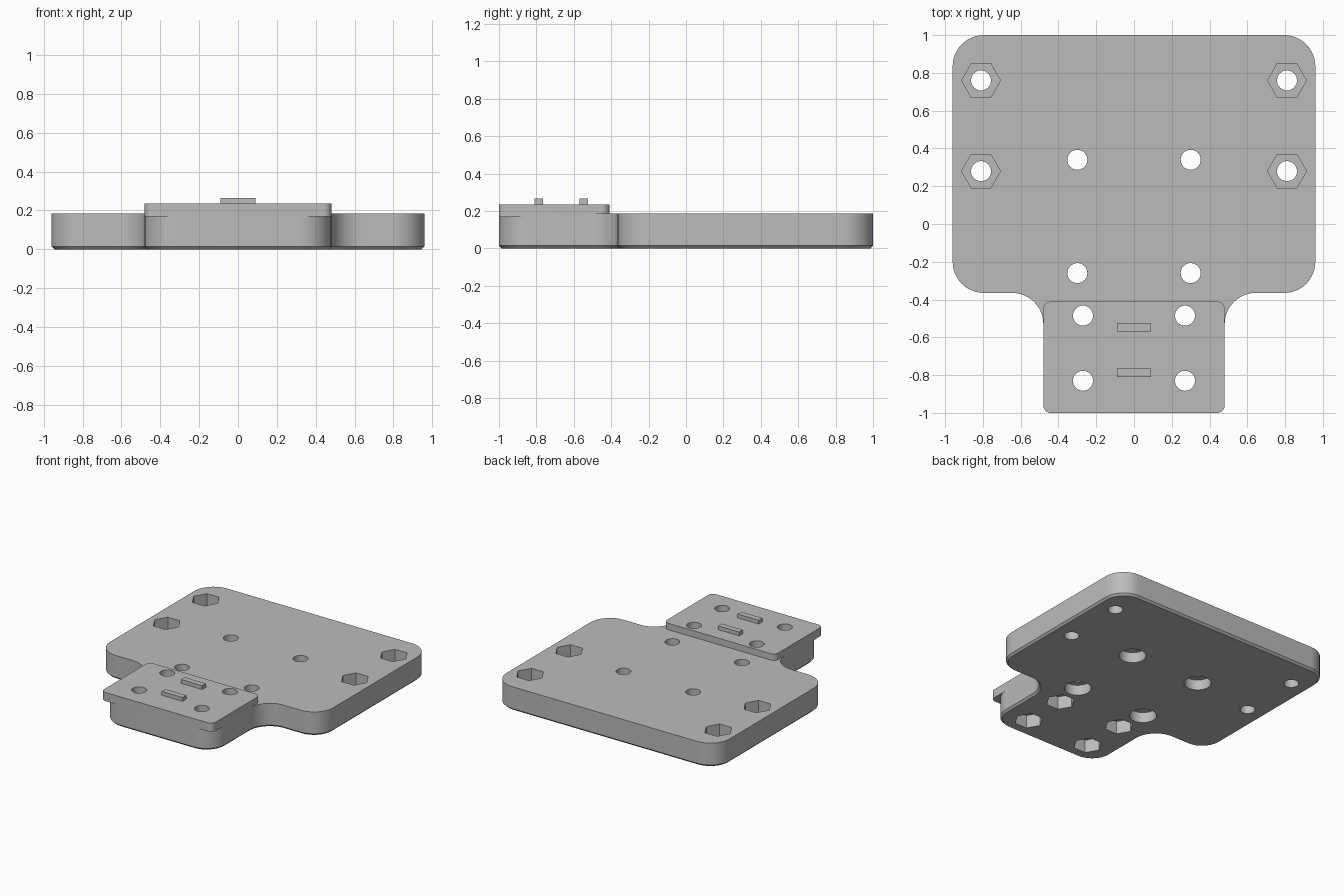
import bpy
import bmesh
from math import sin, cos, pi
from mathutils import Vector, Matrix

if "Cube" in bpy.data.objects:
    bpy.data.objects.remove(bpy.data.objects["Cube"], do_unlink=True)

GREY = (0.5, 0.5, 0.5, 1.0)
grey = bpy.data.materials.new("plain grey")
grey.diffuse_color = GREY
grey.use_nodes = True
grey.node_tree.nodes["Principled BSDF"].inputs["Base Color"].default_value = GREY


def finish(bm, name):
    """Turn a bmesh into a linked grey object."""
    bmesh.ops.recalc_face_normals(bm, faces=bm.faces)
    mesh = bpy.data.meshes.new(name)
    bm.to_mesh(mesh)
    bm.free()
    mesh.materials.append(grey)
    obj = bpy.data.objects.new(name, mesh)
    bpy.context.collection.objects.link(obj)
    return obj


def rounded(corners, steps=12):
    """Round each right-angled corner (x, y, radius) of an outline."""
    points = []
    for i, (x, y, r) in enumerate(corners):
        p = Vector((x, y))
        u = (Vector(corners[i - 1][:2]) - p).normalized()
        v = (Vector(corners[(i + 1) % len(corners)][:2]) - p).normalized()
        centre = p + r * (u + v)
        for k in range(steps + 1):
            t = k / steps * pi / 2
            points.append(centre - r * (v * cos(t) + u * sin(t)))
    return points


def slab(name, half, z0, z1, chamfer=0):
    """Extrude a mirrored rounded outline, given its +x half from back to front."""
    outline = rounded(half + [(-x, y, r) for x, y, r in reversed(half)])
    bm = bmesh.new()
    face = bm.faces.new([bm.verts.new((p.x, p.y, z0)) for p in outline])
    rim = list(face.edges)
    result = bmesh.ops.extrude_face_region(bm, geom=[face], use_keep_orig=True)
    top = [g for g in result["geom"] if isinstance(g, bmesh.types.BMVert)]
    bmesh.ops.translate(bm, verts=top, vec=(0, 0, z1 - z0))
    if chamfer:
        bmesh.ops.recalc_face_normals(bm, faces=bm.faces)
        bmesh.ops.bevel(bm, geom=rim, offset=chamfer, segments=1, affect="EDGES")
    return finish(bm, name)


def prism(bm, x, y, radius, sides, z0, z1):
    """Add an upright prism with one corner on the x axis."""
    spin = Matrix.Rotation(pi / 2, 4, "Z") if sides == 6 else Matrix()
    place = Matrix.Translation((x, y, (z0 + z1) / 2))
    made = bmesh.ops.create_cone(bm, cap_ends=True, segments=sides, radius1=radius,
                                 radius2=radius, depth=z1 - z0, matrix=place @ spin)
    return made["verts"]


def cut(obj, cutter):
    mod = obj.modifiers.new("cut", "BOOLEAN")
    mod.operation = "DIFFERENCE"
    mod.solver = "EXACT"
    mod.object = cutter
    bpy.context.view_layer.objects.active = obj
    bpy.ops.object.modifier_apply(modifier=mod.name)


# Main plate with its narrower neck, and the raised pad on the neck
R, TOP = 0.165, 0.185
base = slab("base_plate", [(0.96, 1, R), (0.96, -0.365, R), (0.48, -0.365, R),
                           (0.48, -1, R)], 0, TOP, chamfer=0.015)
pad = slab("raised_pad", [(0.48, -0.41, 0.04), (0.48, -1, 0.04)], 0.168, 0.235)

# Hole positions on the +x side
nut_holes = [(0.81, 0.76), (0.81, 0.28)]
screw_holes = [(0.3, 0.34), (0.3, -0.26)]
neck_holes = [(0.27, -0.485), (0.27, -0.83)]

# Through holes, and the wider pockets around them
holes, pockets = bmesh.new(), bmesh.new()
for side in (-1, 1):
    for x, y in nut_holes + screw_holes + neck_holes:
        prism(holes, side * x, y, 0.053, 32, -0.1, 0.4)
    for x, y in nut_holes:
        prism(pockets, side * x, y, 0.103, 6, 0.085, 0.4)
    for x, y in screw_holes:
        prism(pockets, side * x, y, 0.095, 32, -0.1, 0.08)
    for x, y in neck_holes:
        prism(pockets, side * x, y, 0.103, 6, -0.1, 0.1)
# Turn the hexagons so that a corner points along x
for bm in (pockets,):
    bm.verts.ensure_lookup_table()
hole_cutter = finish(holes, "hole_cutter")
pocket_cutter = finish(pockets, "pocket_cutter")

cut(base, pocket_cutter)
cut(base, hole_cutter)
cut(pad, hole_cutter)
for cutter in (hole_cutter, pocket_cutter):
    bpy.data.objects.remove(cutter, do_unlink=True)

# Two locating ribs on the pad
for name, y in (("back_rib", -0.547), ("front_rib", -0.787)):
    bm = bmesh.new()
    bmesh.ops.create_cube(bm, size=1, matrix=Matrix.Translation((0, y, 0.2425))
                          @ Matrix.Diagonal((0.18, 0.045, 0.045, 1)))
    finish(bm, name)

# Smooth the round walls, keep the edges sharp
bpy.ops.object.select_all(action="DESELECT")
for obj in (base, pad):
    obj.select_set(True)
bpy.context.view_layer.objects.active = base
bpy.ops.object.shade_smooth_by_angle(angle=pi / 9)
